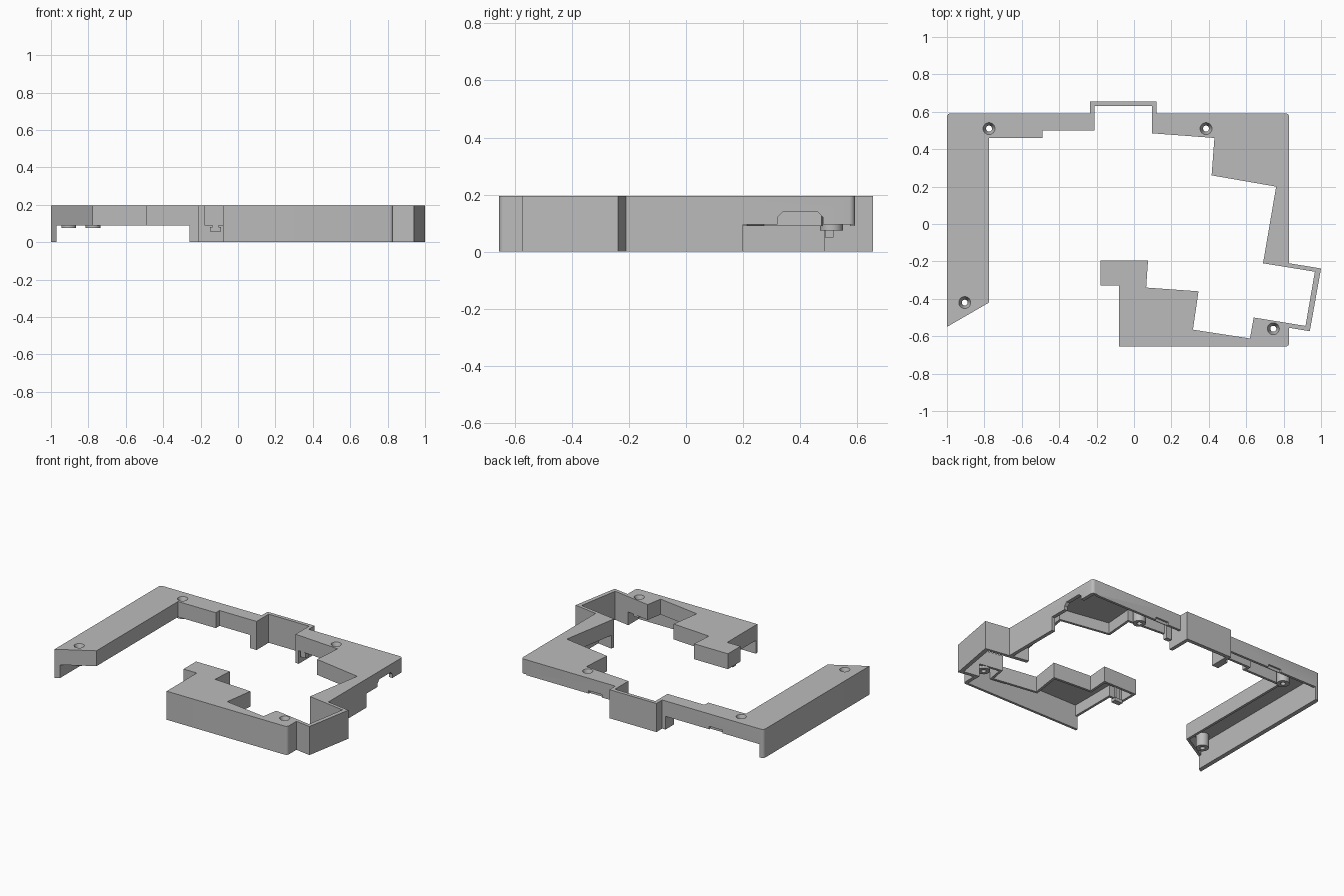
import bpy, bmesh
from mathutils import Vector

if "Cube" in bpy.data.objects:
    bpy.data.objects.remove(bpy.data.objects["Cube"])

TOP, RIM, ROOF, WALL = 0.195, 0.09, 0.165, 0.017

grey = bpy.data.materials.new("matte grey")
grey.use_nodes = True
grey.diffuse_color = (0.5, 0.5, 0.5, 1)
grey.node_tree.nodes["Principled BSDF"].inputs["Base Color"].default_value = (0.5, 0.5, 0.5, 1)


def make(name, bm):
    bmesh.ops.recalc_face_normals(bm, faces=bm.faces)
    mesh = bpy.data.meshes.new(name)
    bm.to_mesh(mesh)
    bm.free()
    mesh.materials.append(grey)
    obj = bpy.data.objects.new(name, mesh)
    bpy.context.collection.objects.link(obj)
    return obj


def prism(name, points, z0, z1, rounded=()):
    """Extruded plan outline; corners listed in rounded get a small radius."""
    bm = bmesh.new()
    face = bm.faces.new([bm.verts.new((p[0], p[1], z0)) for p in points])
    ext = bmesh.ops.extrude_face_region(bm, geom=[face])["geom"]
    bmesh.ops.translate(bm, vec=(0, 0, z1 - z0),
                        verts=[v for v in ext if isinstance(v, bmesh.types.BMVert)])
    uprights = [e for e in bm.edges if abs(e.verts[0].co.z - e.verts[1].co.z) > 0.01
                and any((e.verts[0].co.xy - Vector(c)).length < 0.001 for c in rounded)]
    if uprights:
        bmesh.ops.bevel(bm, geom=uprights, offset=0.02, segments=4, profile=0.5, affect="EDGES")
    return make(name, bm)


def box(name, x0, x1, y0, y1, z0, z1):
    return prism(name, [(x0, y0), (x1, y0), (x1, y1), (x0, y1)], z0, z1)


def cone(name, x, y, r0, r1, z0, z1):
    bm = bmesh.new()
    bmesh.ops.create_cone(bm, cap_ends=True, segments=24, radius1=r0, radius2=r1, depth=z1 - z0)
    bmesh.ops.translate(bm, vec=(x, y, (z0 + z1) / 2), verts=bm.verts)
    return make(name, bm)


def inset(points, dists):
    """Offset each edge of a counter-clockwise outline inward by its own distance."""
    pts = [Vector(p) for p in points]
    result = []
    for i, p in enumerate(pts):
        a = (p - pts[i - 1]).normalized()
        b = (pts[(i + 1) % len(pts)] - p).normalized()
        na, nb = Vector((-a.y, a.x)), Vector((-b.y, b.x))
        da, db = dists[i - 1], dists[i]
        cross = a.x * b.y - a.y * b.x
        t = ((p + nb * db - p - na * da).cross(b)) / cross
        result.append(p + na * da + a * t)
    return result


def combine(target, tool, operation):
    mod = target.modifiers.new(operation, "BOOLEAN")
    mod.operation, mod.solver, mod.object = operation, "EXACT", tool
    bpy.context.view_layer.objects.active = target
    bpy.ops.object.modifier_apply(modifier=mod.name)
    bpy.data.objects.remove(tool)


def hollow(points, walls):
    """Cut one cavity; edges with no wall value are skirts that stop at RIM."""
    upper = [w or WALL for w in walls]
    lower = [w or -0.02 for w in walls]
    combine(frame, prism("cavity", inset(points, upper), -0.1, ROOF), "DIFFERENCE")
    combine(frame, prism("clearance", inset(points, lower), -0.1, RIM), "DIFFERENCE")


# Frame outline: outside edge, then back along the opening
outline = [
    (-1, -0.55), (-0.775, -0.42), (-0.775, 0.46), (-0.49, 0.46), (-0.49, 0.5), (-0.21, 0.5),
    (-0.21, 0.63), (0.095, 0.63), (0.095, 0.485), (0.43, 0.46), (0.415, 0.26), (0.76, 0.2),
    (0.69, -0.21), (0.967, -0.255), (0.917, -0.545), (0.64, -0.5), (0.62, -0.612),
    (0.315, -0.565), (0.345, -0.36), (0.065, -0.34), (0.075, -0.195), (-0.18, -0.195),
    (-0.18, -0.33), (-0.08, -0.33), (-0.08, -0.655), (0.83, -0.655), (0.83, -0.555),
    (0.94, -0.573), (1, -0.238), (0.83, -0.21), (0.83, 0.592), (0.12, 0.592), (0.12, 0.655),
    (-0.235, 0.655), (-0.235, 0.592), (-1, 0.592)]
frame = prism("frame", outline, 0, TOP, [(-1, 0.592), (0.83, 0.592), (0.83, -0.655)])

# Hollow undersides: side arm, back right corner, front section
hollow([(-1, 0.592), (-1, -0.55), (-0.775, -0.42), (-0.775, 0.46), (-0.49, 0.46),
        (-0.49, 0.5), (-0.21, 0.5), (-0.21, 0.592)],
       [0.03, 0, 0, 0, 0, 0, 0.05, 0])
hollow([(0.83, 0.592), (0.095, 0.592), (0.095, 0.485), (0.43, 0.46), (0.415, 0.26),
        (0.76, 0.2), (0.69, -0.21), (0.83, -0.233)],
       [0, 0.025, 0, 0, 0, 0, 0.025, 0.025])
hollow([(-0.08, -0.655), (0.83, -0.655), (0.83, -0.53), (0.64, -0.5), (0.62, -0.612),
        (0.315, -0.565), (0.345, -0.36), (0.065, -0.34), (0.075, -0.195), (-0.18, -0.195),
        (-0.18, -0.33), (-0.08, -0.33)],
       [WALL, 0.025] + [0] * 10)

# Wall notch on the right, with a raised cable arch
combine(frame, box("side_notch", 0.79, 0.9, 0.2, 0.7, -0.1, 0.095), "DIFFERENCE")
arch = [(0.32, 0), (0.48, 0), (0.48, 0.12), (0.46, 0.14), (0.34, 0.14), (0.32, 0.12)]
cutter = prism("cable_arch", arch, 0, 0.1)
for v in cutter.data.vertices:
    y, z, x = v.co
    v.co = (0.79 + x, y, z)
combine(frame, cutter, "DIFFERENCE")

# Small reliefs in the back wall
for x in (-0.64, 0.27):
    combine(frame, box("back_relief", x - 0.05, x + 0.05, 0.58, 0.7, 0.05, 0.11), "DIFFERENCE")

# Screw posts and countersunk holes
for x, y in ((-0.775, 0.51), (0.385, 0.51), (-0.905, -0.42), (0.745, -0.56)):
    combine(frame, cone("post", x, y, 0.04, 0.04, 0.075, 0.18), "UNION")
    combine(frame, cone("hole", x, y, 0.016, 0.016, -0.1, 0.3), "DIFFERENCE")
    combine(frame, cone("countersink", x, y, 0.016, 0.034, 0.155, 0.2), "DIFFERENCE")

# Hanging clips
box("front_clip_stem", -0.135, -0.105, -0.327, -0.297, 0.06, 0.17)
box("front_clip_foot", -0.15, -0.09, -0.325, -0.29, 0.058, 0.08)
box("back_clip", 0.13, 0.17, 0.487, 0.517, 0.05, 0.17)

# Smooth the round parts, keep the edges sharp
bpy.ops.object.select_all(action="DESELECT")
frame.select_set(True)
bpy.context.view_layer.objects.active = frame
bpy.ops.object.shade_smooth_by_angle(angle=0.52)
